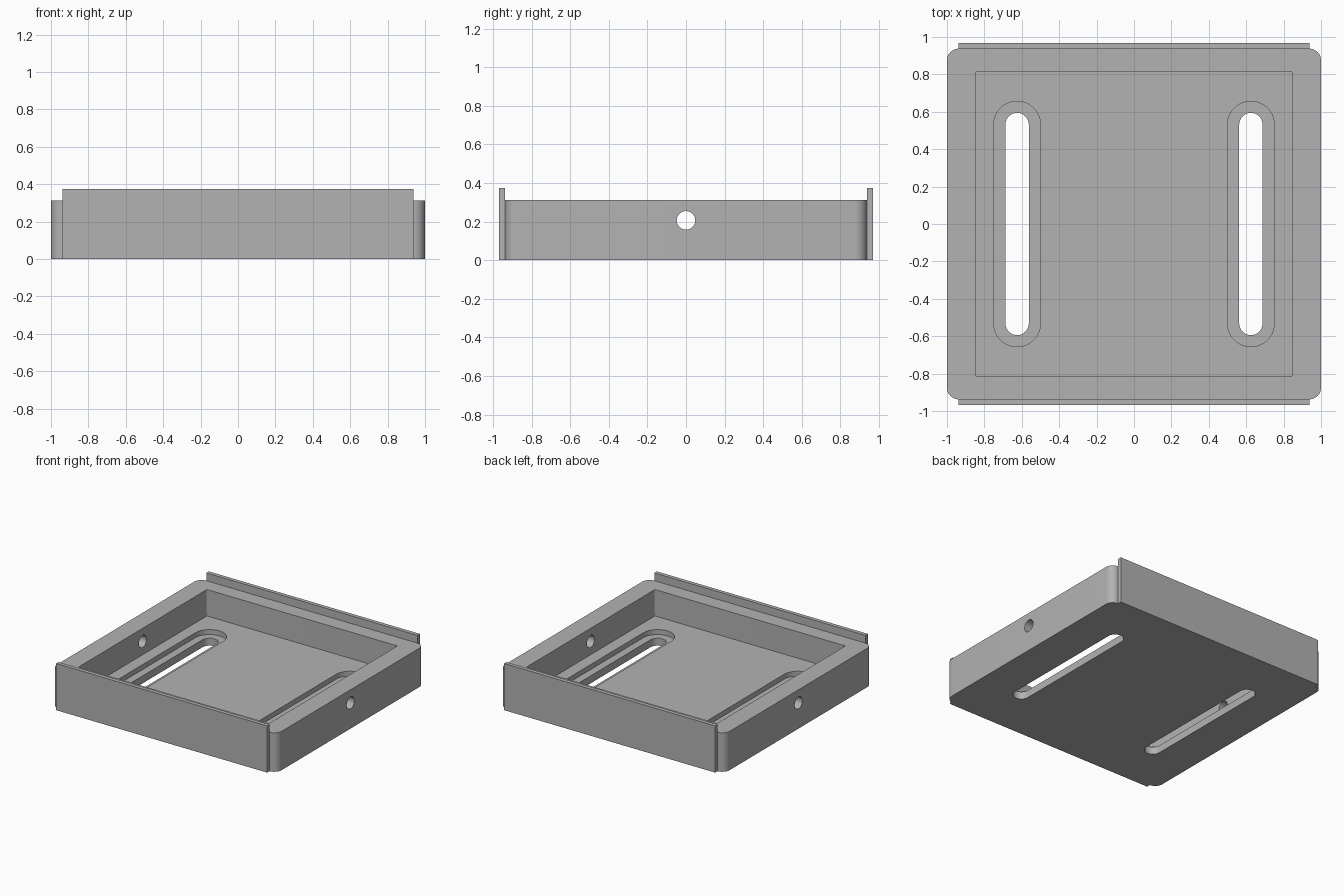
import bpy, bmesh
from math import sin, cos, pi
from mathutils import Matrix

default = bpy.data.objects.get("Cube")
if default:
    bpy.data.objects.remove(default, do_unlink=True)

grey = bpy.data.materials.new("plain grey")
grey.use_nodes = True
colour = (0.45, 0.45, 0.45, 1)
grey.diffuse_color = colour
grey.node_tree.nodes["Principled BSDF"].inputs["Base Color"].default_value = colour


def rounded_outline(half_x, half_y, radius, steps=12):
    """Corner arcs of a rounded rectangle; a full radius gives a slot."""
    points = []
    for quarter, (sx, sy) in enumerate([(1, 1), (-1, 1), (-1, -1), (1, -1)]):
        for i in range(steps + 1):
            a = (quarter + i / steps) * pi / 2
            points.append((sx * (half_x - radius) + radius * cos(a),
                           sy * (half_y - radius) + radius * sin(a)))
    return points


def prism(name, half_x, half_y, radius, z0, z1, matrix=Matrix()):
    bm = bmesh.new()
    verts = [bm.verts.new((x, y, z0)) for x, y in rounded_outline(half_x, half_y, radius)]
    bmesh.ops.remove_doubles(bm, verts=verts, dist=1e-5)
    base = bm.faces.new(bm.verts[:])
    side = bmesh.ops.extrude_face_region(bm, geom=[base])["geom"]
    top = [v for v in side if isinstance(v, bmesh.types.BMVert)]
    bmesh.ops.translate(bm, verts=top, vec=(0, 0, z1 - z0))
    bm.transform(matrix)
    bmesh.ops.recalc_face_normals(bm, faces=bm.faces)
    mesh = bpy.data.meshes.new(name)
    bm.to_mesh(mesh)
    bm.free()
    mesh.materials.append(grey)
    obj = bpy.data.objects.new(name, mesh)
    bpy.context.collection.objects.link(obj)
    return obj


def activate(obj):
    bpy.ops.object.select_all(action='DESELECT')
    obj.select_set(True)
    bpy.context.view_layer.objects.active = obj


def cut(target, cutter):
    cutter.hide_render = True
    activate(target)
    mod = target.modifiers.new("cut", 'BOOLEAN')
    mod.operation = 'DIFFERENCE'
    mod.solver = 'EXACT'
    mod.object = cutter
    bpy.ops.object.modifier_apply(modifier=mod.name)
    bpy.data.objects.remove(cutter, do_unlink=True)


FLOOR, RIM, LEDGE = 0.1, 0.3125, 0.06

# Tray body with a hollow pocket
tray = prism("tray_body", 1, 0.9375, 0.0625, 0, RIM)
cut(tray, prism("pocket_cutter", 0.847, 0.815, 0.008, FLOOR, 0.5))

# Stepped slots through the floor
for side in (-1, 1):
    place = Matrix.Translation((side * 0.625, 0, 0))
    cut(tray, prism("recess_cutter", 0.125, 0.656, 0.125, LEDGE, 0.2, place))
    cut(tray, prism("slot_cutter", 0.0625, 0.594, 0.0625, -0.1, 0.2, place))

# Round hole through both side walls
across = Matrix.Translation((0, 0, (FLOOR + RIM) / 2)) @ Matrix.Rotation(pi / 2, 4, 'Y')
cut(tray, prism("hole_cutter", 0.048, 0.048, 0.048, -1.2, 1.2, across))
activate(tray)
bpy.ops.object.shade_smooth_by_angle(angle=pi / 6)

# Thin raised plates on the front and back
for name, side in (("front_plate", -1), ("back_plate", 1)):
    bpy.ops.mesh.primitive_cube_add(size=1, location=(0, side * 0.953, 0.1875))
    plate = bpy.context.object
    plate.name = name
    plate.scale = (1.876, 0.0315, 0.375)
    bpy.ops.object.transform_apply(location=False, rotation=False, scale=True)
    plate.data.materials.append(grey)
